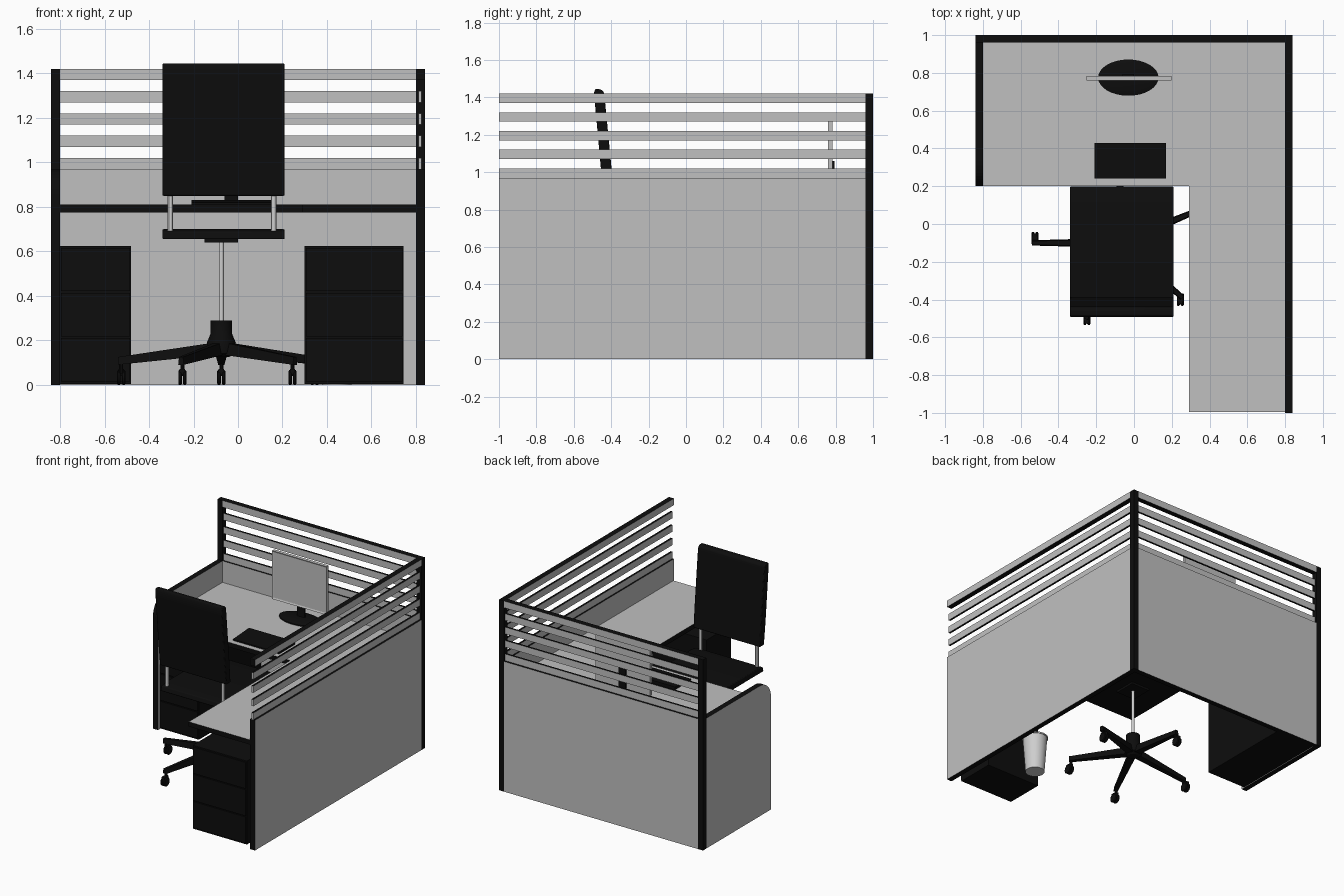
import bpy, bmesh, math
from mathutils import Vector

if "Cube" in bpy.data.objects:
    bpy.data.objects.remove(bpy.data.objects["Cube"])


def mat(name, v):
    m = bpy.data.materials.new(name)
    m.diffuse_color = (v, v, v, 1)
    m.use_nodes = True
    m.node_tree.nodes["Principled BSDF"].inputs["Base Color"].default_value = m.diffuse_color
    return m


BLACK = mat("black", 0.004)
GREY = mat("panel grey", 0.53)
METAL = mat("light metal", 0.62)


def finish(name, bm, mats, rule=None, smooth=False, bevel=0):
    """Turn a bmesh into an object; rule(normal) gives the material index."""
    bmesh.ops.recalc_face_normals(bm, faces=bm.faces)
    bm.normal_update()
    if rule:
        for f in bm.faces:
            f.material_index = rule(f.normal)
    me = bpy.data.meshes.new(name)
    bm.to_mesh(me)
    bm.free()
    for m in mats:
        me.materials.append(m)
    ob = bpy.data.objects.new(name, me)
    bpy.context.collection.objects.link(ob)
    if bevel:
        b = ob.modifiers.new("bevel", 'BEVEL')
        b.width, b.segments = bevel, 2
    if smooth:
        bpy.ops.object.select_all(action='DESELECT')
        ob.select_set(True)
        bpy.context.view_layer.objects.active = ob
        bpy.ops.object.shade_smooth_by_angle()
    return ob


def box(name, x, y, z, mats=(BLACK,), rule=None, bevel=0):
    bm = bmesh.new()
    bmesh.ops.create_cube(bm, size=1)
    for v in bm.verts:
        v.co = [a[0] + (c + 0.5) * (a[1] - a[0]) for a, c in zip((x, y, z), v.co)]
    return finish(name, bm, mats, rule, bevel=bevel)


def extrude(name, pts, vec, mats=(BLACK,), rule=None, bevel=0, smooth=False):
    bm = bmesh.new()
    f = bm.faces.new([bm.verts.new(p) for p in pts])
    r = bmesh.ops.extrude_face_region(bm, geom=[f])
    bmesh.ops.translate(bm, vec=vec, verts=[g for g in r["geom"] if isinstance(g, bmesh.types.BMVert)])
    return finish(name, bm, mats, rule, bevel=bevel, smooth=smooth)


def lathe(name, prof, loc, m=BLACK, n=24, scale=(1, 1), axis='z'):
    """Revolve (radius, height) points; axis 'x' lays the result on its side."""
    bm = bmesh.new()
    rings = []
    for r, h in prof:
        ring = []
        for i in range(n):
            a = 2 * math.pi * i / n
            p = Vector((r * math.cos(a) * scale[0], r * math.sin(a) * scale[1], h))
            if axis == 'x':
                p = Vector((p.z, p.x, p.y))
            ring.append(bm.verts.new(p + Vector(loc)))
        rings.append(ring)
    for a, b in zip(rings, rings[1:]):
        for i in range(n):
            bm.faces.new((a[i], a[(i + 1) % n], b[(i + 1) % n], b[i]))
    bm.faces.new(rings[0])
    bm.faces.new(rings[-1])
    return finish(name, bm, [m], smooth=True)


def broad(axis):
    """Grey on the faces across the axis, black on the edges."""
    return lambda n: 1 if abs(n[axis]) > 0.9 else 0


BG = (BLACK, GREY)

# Partition walls with black edges
box("right_panel", (0.80, 0.84), (-1, 0.96), (0, 0.97), BG, broad(0))
box("back_panel", (-0.80, 0.80), (0.96, 1), (0, 0.97), BG, broad(1))
R = 0.13
arc = [(-0.84, 0.20 + R - R * math.cos(t), 0.97 - R + R * math.sin(t))
       for t in [math.pi / 2 * i / 10 for i in range(11)]]
extrude("left_panel", [(-0.84, 0.96, 0), (-0.84, 0.20, 0)] + arc + [(-0.84, 0.96, 0.97)],
        (0.04, 0, 0), BG, broad(0))
for side, x in (("left", -0.84), ("right", 0.80)):
    box(side + "_corner_post", (x, x + 0.04), (0.96, 1), (0, 1.42))

# Horizontal slats above the walls, the top one is a full-width cap
for i in range(5):
    z = (0.97 + 0.1 * i, 1.02 + 0.1 * i)
    if i < 4:
        box("right_slat", (0.811, 0.826), (-1, 0.96), z, BG, lambda n: 0 if abs(n.z) > 0.9 else 1)
        box("back_slat", (-0.80, 0.80), (0.971, 0.986), z, BG, broad(1))
    else:
        box("right_cap", (0.80, 0.84), (-1, 0.96), z, BG, broad(0))
        box("back_cap", (-0.80, 0.80), (0.96, 1), z, BG, broad(1))

# L-shaped desk top
L = [(-0.80, 0.96), (-0.80, 0.20), (0.29, 0.20), (0.29, -0.995), (0.80, -0.995), (0.80, 0.96)]
extrude("desk_top", [(x, y, 0.775) for x, y in L], (0, 0, 0.035), BG,
        lambda n: 1 if n.z > 0.9 else 0)

# Drawer pedestals with drawer fronts
for side, x, y in (("left", (-0.80, -0.48), (0.225, 0.955)), ("right", (0.30, 0.745), (-0.96, -0.67))):
    box(side + "_pedestal", x, y, (0.004, 0.625))
    for i in range(3):
        z = 0.015 + 0.203 * i
        box(side + "_drawer_front", (x[0] + 0.005, x[1] - 0.005), (y[0] - 0.008, y[0]), (z, z + 0.195))

# Waste bin, open at the top
lathe("waste_bin", [(0.066, 0.0), (0.085, 0.26), (0.09, 0.26), (0.09, 0.27), (0.08, 0.27), (0.062, 0.01)],
      (0.445, -0.53, 0), METAL)

# Monitor
lathe("monitor_base", [(0.16, 0.81), (0.16, 0.818), (0.12, 0.828)], (-0.03, 0.775, 0), n=32, scale=(1, 0.6))
box("monitor_neck", (-0.06, 0.0), (0.782, 0.795), (0.82, 1.06))
bm = bmesh.new()
bmesh.ops.create_cube(bm, size=1)
for v in bm.verts:
    v.co = (-0.027 + v.co.x * 0.45, 0.772 + v.co.y * 0.025, 1.09 + v.co.z * 0.36)
front = [f for f in bm.faces if f.normal.y < -0.9]
bmesh.ops.inset_region(bm, faces=front, thickness=0.016, depth=-0.005)
finish("monitor_screen", bm, [GREY])

# Keyboard
extrude("keyboard", [(-0.21, 0.24, 0.81), (-0.21, 0.43, 0.81), (-0.21, 0.43, 0.832), (-0.21, 0.24, 0.82)],
        (0.38, 0, 0))

# Chair seat and leaning back
seat = [(-0.43, 0.655), (0.14, 0.655), (0.19, 0.66), (0.20, 0.675), (0.185, 0.69),
        (0.14, 0.70), (-0.36, 0.70), (-0.42, 0.69)]
extrude("chair_seat", [(-0.34, y, z) for y, z in seat], (0.55, 0, 0), bevel=0.006, smooth=True)
back = [(-0.385, 0.85), (-0.398, 1.02), (-0.435, 1.40), (-0.44, 1.43), (-0.455, 1.443), (-0.485, 1.445),
        (-0.492, 1.425), (-0.488, 1.38), (-0.455, 1.02), (-0.435, 0.85)]
extrude("chair_back", [(-0.34, y, z) for y, z in back], (0.55, 0, 0), bevel=0.006, smooth=True)
for x in (-0.305, 0.16):
    lathe("back_support_rod", [(0.012, 0.665), (0.012, 0.87)], (x, -0.40, 0), METAL, 12)

# Chair column and hub
C = Vector((-0.075, -0.10, 0))
lathe("chair_column", [(0.011, 0.25), (0.011, 0.657)], C, METAL, 16)
lathe("chair_hub", [(0.035, 0.125), (0.06, 0.14), (0.065, 0.19), (0.048, 0.23), (0.048, 0.29)], C)
box("seat_mount", (-0.15, 0.0), (-0.18, -0.02), (0.64, 0.657))

# Five tapered legs, each with a twin-wheel caster
tips = [(-0.525, -0.10, 0, 0.025), (-0.25, -0.49, 0, -0.012), (0.245, -0.38, 0, -0.02),
        (0.345, 0.075, 0, 0.015), (-0.075, 0.355, 0, 0.015)]
for x, y, ox, oy in tips:
    tip = Vector((x, y, 0))
    d = (tip - C).normalized()
    s = Vector((-d.y, d.x, 0))
    bm = bmesh.new()
    ends = []
    for p, w, z0, z1 in ((C + d * 0.03, 0.026, 0.135, 0.19), (tip + d * 0.015, 0.014, 0.09, 0.125)):
        ends.append([bm.verts.new(p + s * a * w + Vector((0, 0, z)))
                     for a, z in ((-1, z0), (1, z0), (0.7, z1), (-0.7, z1))])
    for e in ends:
        bm.faces.new(e)
    for i in range(4):
        j = (i + 1) % 4
        bm.faces.new((ends[0][i], ends[0][j], ends[1][j], ends[1][i]))
    finish("chair_leg", bm, [BLACK])
    lathe("caster_stem", [(0.009, 0.05), (0.009, 0.10)], tip, n=10)
    for k in (-0.0185, 0.0025):
        lathe("caster_wheel", [(0.028, k), (0.033, k + 0.004), (0.033, k + 0.012), (0.028, k + 0.016)],
              (x + ox, y + oy, 0.033), n=16, axis='x')
    box("caster_hood", (x + ox - 0.012, x + ox + 0.012), (y + oy - 0.024, y + oy + 0.024), (0.04, 0.072))
